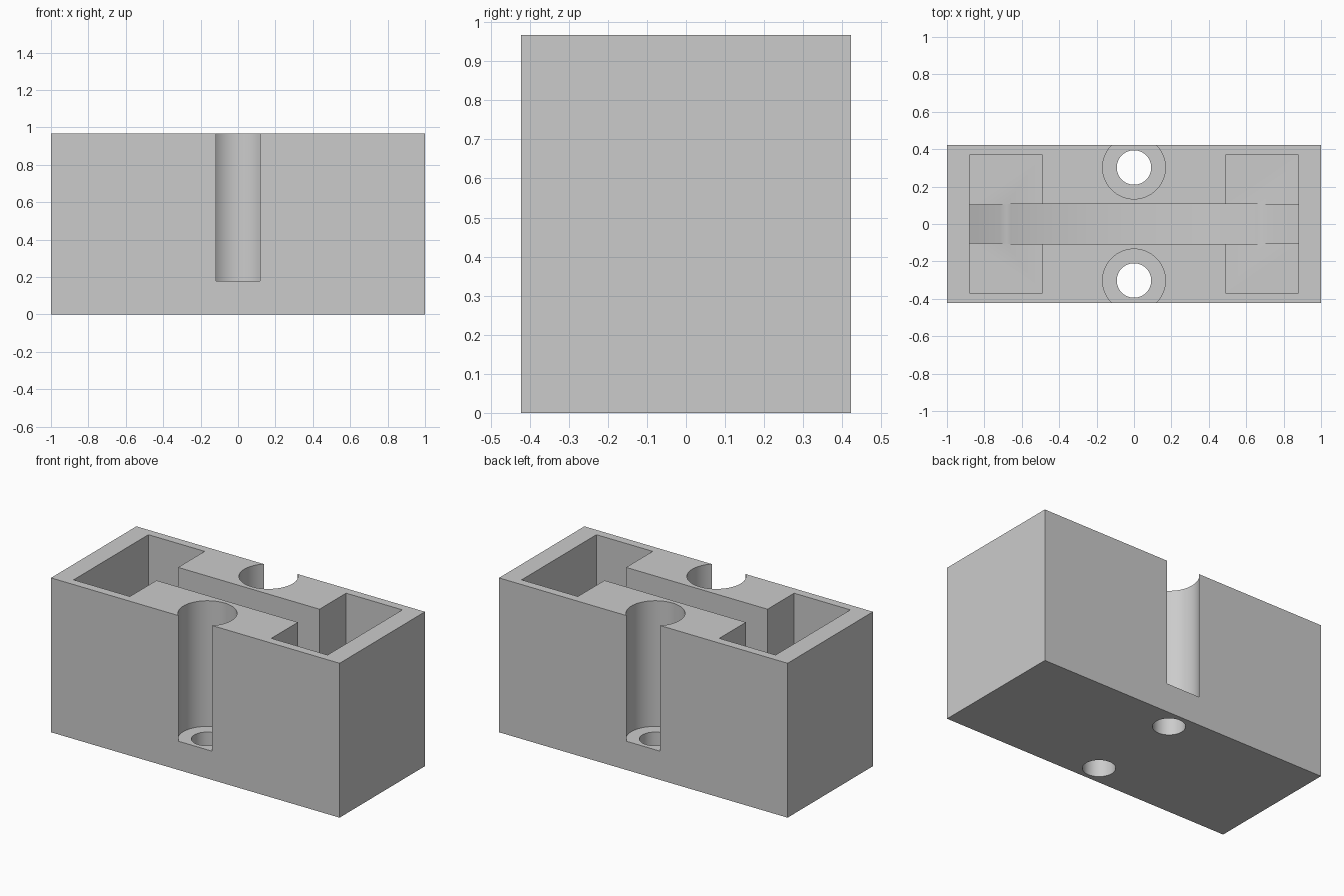
import bpy, bmesh, math
from mathutils import Matrix

if "Cube" in bpy.data.objects:
    bpy.data.objects.remove(bpy.data.objects["Cube"], do_unlink=True)

HALF_Y, TOP = 0.4225, 0.967
SEAT_Z, BOLT_Y = 0.18, 0.302          # counterbore floor, bolt centre
POCKET_Z, CHANNEL_Z, CHANNEL_R = 0.30, 0.18, 2.0
OVER = 1.2                            # cutters rise above the top


def make(name, bm):
    bmesh.ops.recalc_face_normals(bm, faces=bm.faces[:])
    mesh = bpy.data.meshes.new(name)
    bm.to_mesh(mesh)
    bm.free()
    ob = bpy.data.objects.new(name, mesh)
    bpy.context.scene.collection.objects.link(ob)
    return ob


def box(name, x0, x1, y0, y1, z0, z1):
    bm = bmesh.new()
    size = Matrix.Diagonal((x1 - x0, y1 - y0, z1 - z0, 1))
    centre = Matrix.Translation(((x0 + x1) / 2, (y0 + y1) / 2, (z0 + z1) / 2))
    bmesh.ops.create_cube(bm, size=1, matrix=centre @ size)
    return make(name, bm)


def cylinder(name, y, r, z0, z1):
    bm = bmesh.new()
    bmesh.ops.create_cone(bm, cap_ends=True, segments=64, radius1=r, radius2=r,
                          depth=z1 - z0, matrix=Matrix.Translation((0, y, (z0 + z1) / 2)))
    return make(name, bm)


def channel(name, half_x, half_y):
    # Long slot whose floor is a shallow arc
    bm = bmesh.new()
    n = 32
    xs = [half_x * (2 * i / n - 1) for i in range(n + 1)]
    pts = [(x, CHANNEL_Z + CHANNEL_R - math.sqrt(CHANNEL_R ** 2 - x * x)) for x in xs]
    pts += [(half_x, OVER), (-half_x, OVER)]
    face = bm.faces.new([bm.verts.new((x, -half_y, z)) for x, z in pts])
    out = bmesh.ops.extrude_face_region(bm, geom=[face])
    verts = [g for g in out["geom"] if isinstance(g, bmesh.types.BMVert)]
    bmesh.ops.translate(bm, verts=verts, vec=(0, 2 * half_y, 0))
    return make(name, bm)


# Solid block and everything cut from it
block = box("block", -1, 1, -HALF_Y, HALF_Y, 0, TOP)
cutters = [channel("channel_cutter", 0.88, 0.107)]
for sy in (-1, 1):
    cutters.append(cylinder("counterbore_cutter", sy * BOLT_Y, 0.168, SEAT_Z, OVER))
    cutters.append(cylinder("bolt_hole_cutter", sy * BOLT_Y, 0.092, -0.1, SEAT_Z + 0.1))
    ya, yb = sorted((sy * 0.105, sy * 0.37))
    for sx in (-1, 1):
        xa, xb = sorted((sx * 0.49, sx * 0.88))
        cutters.append(box("pocket_cutter", xa, xb, ya, yb, POCKET_Z, OVER))

for cutter in cutters:
    cutter.hide_render = True
    mod = block.modifiers.new(cutter.name, "BOOLEAN")
    mod.operation, mod.solver, mod.object = "DIFFERENCE", "EXACT", cutter

# Bake the cuts and discard the cutters
bpy.context.view_layer.update()
baked = bpy.data.meshes.new_from_object(
    block.evaluated_get(bpy.context.evaluated_depsgraph_get()))
block.modifiers.clear()
block.data = baked
for cutter in cutters:
    bpy.data.objects.remove(cutter, do_unlink=True)

# Single grey finish
grey = bpy.data.materials.new("light_grey")
grey.use_nodes = True
colour = (0.6, 0.6, 0.6, 1)
grey.diffuse_color = colour
grey.node_tree.nodes["Principled BSDF"].inputs["Base Color"].default_value = colour
block.data.materials.clear()
block.data.materials.append(grey)

bpy.ops.object.select_all(action="DESELECT")
block.select_set(True)
bpy.context.view_layer.objects.active = block
bpy.ops.object.shade_smooth_by_angle(angle=math.radians(30))
